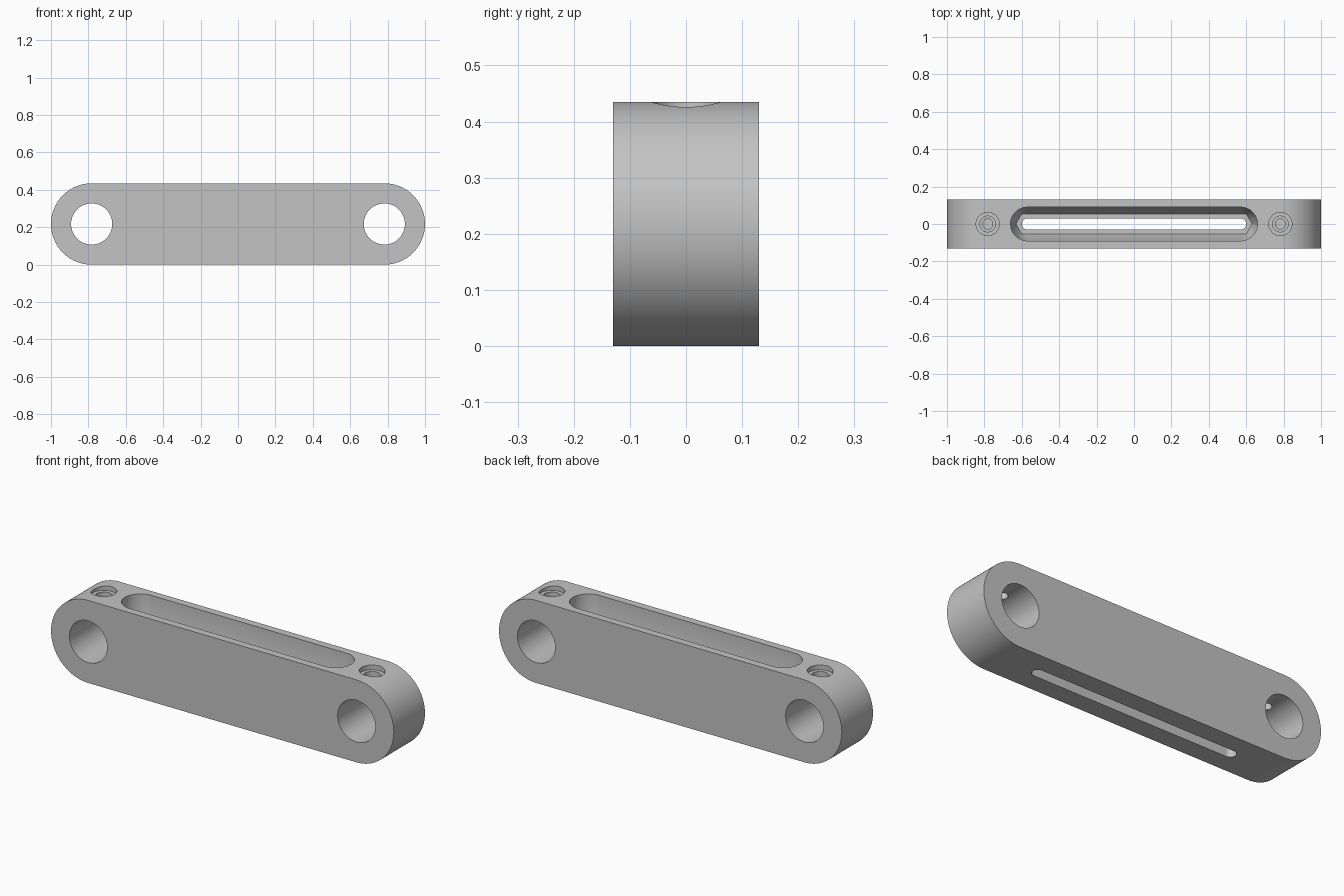
import bpy, bmesh, math
from mathutils import Matrix

old = bpy.data.objects.get("Cube")
if old:
    bpy.data.objects.remove(old, do_unlink=True)

R = 0.2175        # end radius of the link
PIVOT = 1 - R     # distance of each bore from the centre
STEPS = 48        # segments per half circle

grey = bpy.data.materials.new("plain grey")
grey.use_nodes = True
colour = (0.55, 0.55, 0.55, 1)
grey.diffuse_color = colour
grey.node_tree.nodes["Principled BSDF"].inputs["Base Color"].default_value = colour


def outline(half, r, hexagonal=False):
    """Slot outline with round or hexagonal ends; half = distance to end centres."""
    pts = []
    for side in (1, -1):
        for i in range(STEPS + 1):
            a = math.pi * i / STEPS - math.pi / 2 * side
            d = r
            if hexagonal:
                d = r / math.cos((a + 1e-9) % (math.pi / 3) - math.pi / 6)
            pts.append((side * half + d * math.cos(a), d * math.sin(a)))
    return pts


def loft(name, sections, matrix=Matrix()):
    """Closed solid through a stack of (height, half, radius, hexagonal)."""
    bm = bmesh.new()
    rings = [[bm.verts.new((x, y, z)) for x, y in outline(h, r, hx)]
             for z, h, r, hx in sections]
    n = len(rings[0])
    for low, high in zip(rings, rings[1:]):
        for i in range(n):
            j = (i + 1) % n
            bm.faces.new((low[i], low[j], high[j], high[i]))
    bm.faces.new(rings[0][::-1])
    bm.faces.new(rings[-1])
    bmesh.ops.remove_doubles(bm, verts=bm.verts, dist=1e-5)
    bm.transform(matrix)
    bmesh.ops.recalc_face_normals(bm, faces=bm.faces)
    mesh = bpy.data.meshes.new(name)
    bm.to_mesh(mesh)
    bm.free()
    mesh.materials.append(grey)
    obj = bpy.data.objects.new(name, mesh)
    bpy.context.collection.objects.link(obj)
    return obj


# Solid link with rounded ends, turned so its profile faces the front
upright = Matrix.Translation((0, 0, R)) @ Matrix.Rotation(math.pi / 2, 4, 'X')
body = loft("link_body", [(-0.13, PIVOT, R, False), (0.13, PIVOT, R, False)], upright)

# Long slot: wide round pocket, taper to a hexagonal-ended seat, narrow through slot
cutters = [loft("slot_cutter", [
    (-0.1, 0.57, 0.03, False), (0.17, 0.57, 0.03, False),
    (0.17, 0.57, 0.053, True), (0.25, 0.57, 0.09, False),
    (0.6, 0.57, 0.09, False)])]

# Pivot bores and stepped screw holes at both ends
for side, label in ((1, "left"), (-1, "right")):
    at = Matrix.Translation((side * PIVOT, 0, 0))
    cutters.append(loft(label + "_bore_cutter",
                        [(-0.3, 0, 0.11, False), (0.3, 0, 0.11, False)], at @ upright))
    cutters.append(loft(label + "_screw_cutter", [
        (R, 0, 0.027, False), (0.36, 0, 0.027, False),
        (0.36, 0, 0.042, False), (0.41, 0, 0.042, False),
        (0.41, 0, 0.062, False), (0.6, 0, 0.062, False)], at))

bpy.ops.object.select_all(action='DESELECT')
body.select_set(True)
bpy.context.view_layer.objects.active = body
for cutter in cutters:
    cutter.hide_render = True
    mod = body.modifiers.new(cutter.name, 'BOOLEAN')
    mod.operation = 'DIFFERENCE'
    mod.solver = 'EXACT'
    mod.object = cutter
    bpy.ops.object.modifier_apply(modifier=mod.name)
for cutter in cutters:
    bpy.data.objects.remove(cutter, do_unlink=True)

bpy.ops.object.shade_smooth_by_angle(angle=math.radians(25))
